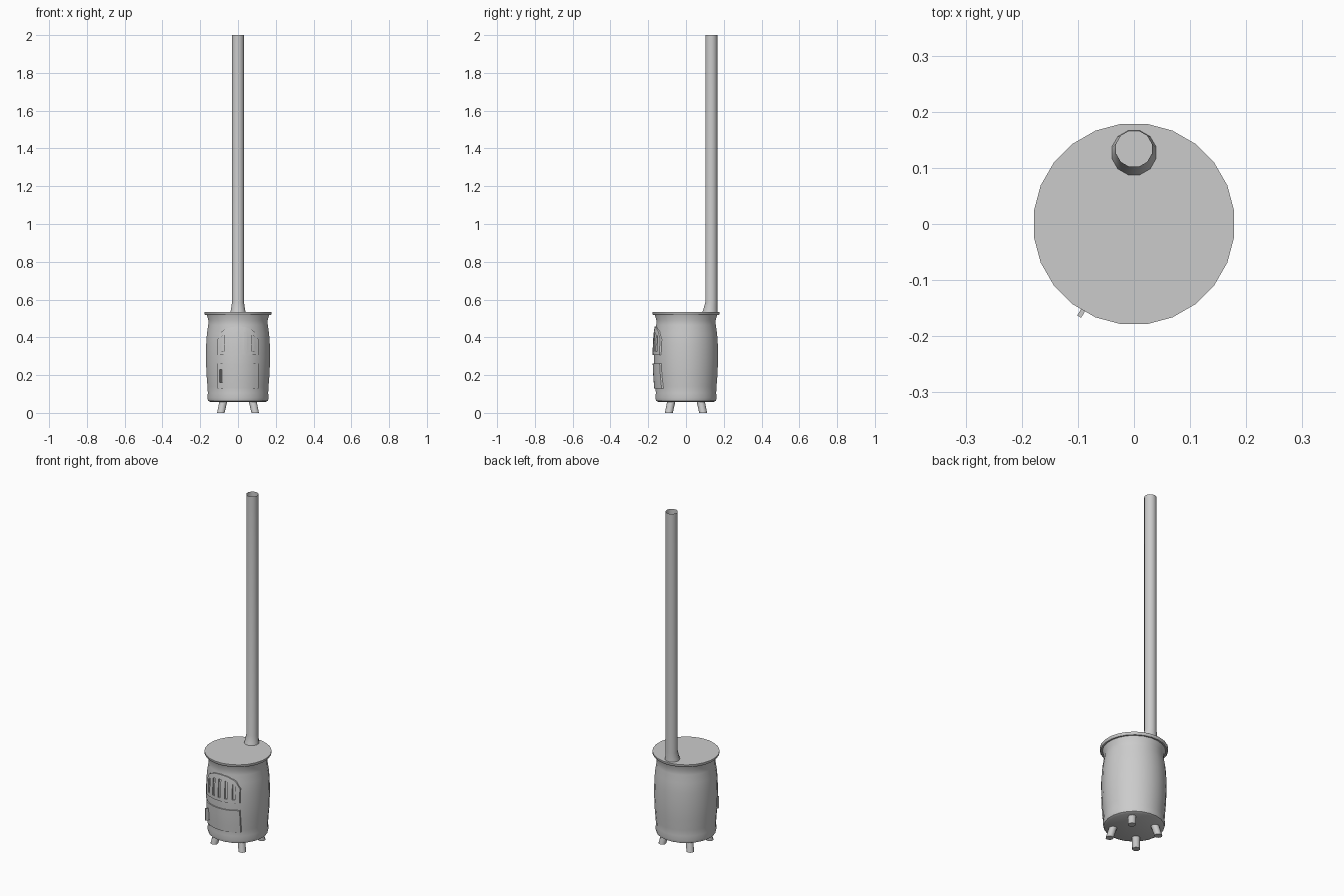
import bpy, bmesh, math
from mathutils import Vector

cube = bpy.data.objects.get("Cube")
if cube:
    bpy.data.objects.remove(cube)

iron = bpy.data.materials.new("grey_iron")
iron.use_nodes = True
GREY = (0.6, 0.6, 0.6, 1)
iron.diffuse_color = GREY
iron.node_tree.nodes["Principled BSDF"].inputs["Base Color"].default_value = GREY

SIDES = 24
BODY = [(0.148, 0.058), (0.16, 0.064), (0.164, 0.08), (0.161, 0.105),
        (0.163, 0.14), (0.168, 0.2), (0.171, 0.28), (0.17, 0.36),
        (0.166, 0.42), (0.159, 0.465), (0.158, 0.49), (0.167, 0.52)]


def finish(bm, name, angle=40):
    bmesh.ops.recalc_face_normals(bm, faces=bm.faces)
    mesh = bpy.data.meshes.new(name)
    bm.to_mesh(mesh)
    bm.free()
    obj = bpy.data.objects.new(name, mesh)
    bpy.context.collection.objects.link(obj)
    mesh.materials.append(iron)
    bpy.ops.object.select_all(action="DESELECT")
    obj.select_set(True)
    bpy.context.view_layer.objects.active = obj
    bpy.ops.object.shade_smooth_by_angle(angle=math.radians(angle))
    return obj


def loft(name, rings, sides, caps=True):
    """Skin a stack of horizontal rings given as (x, y, z, radius)."""
    bm = bmesh.new()
    loops = []
    for x, y, z, r in rings:
        turns = [(i + 0.5) * math.tau / sides for i in range(sides)]
        loops.append([bm.verts.new((x + r * math.cos(a), y + r * math.sin(a), z))
                      for a in turns])
    for low, high in zip(loops, loops[1:]):
        for i in range(sides):
            j = (i + 1) % sides
            bm.faces.new((low[i], low[j], high[j], high[i]))
    if caps:
        bm.faces.new(loops[0])
        bm.faces.new(loops[-1])
    return finish(bm, name)


def body_radius(z):
    for (r0, z0), (r1, z1) in zip(BODY, BODY[1:]):
        if z0 <= z <= z1:
            return r0 + (r1 - r0) * (z - z0) / (z1 - z0)
    return BODY[-1][0]


def on_body(x, z, proud):
    r = body_radius(z) + proud
    return Vector((x, -math.sqrt(r * r - x * x), z))


def door(name, columns, levels, is_slot):
    """Curved plate lying on the body, with open cells where is_slot is true."""
    bm = bmesh.new()
    grid = [[bm.verts.new(on_body(x, z, 0.006)) for z in levels(x)] for x in columns]
    for i in range(len(columns) - 1):
        for j in range(len(grid[0]) - 1):
            if not is_slot(i, j):
                bm.faces.new((grid[i][j], grid[i + 1][j],
                              grid[i + 1][j + 1], grid[i][j + 1]))
    # Give the plate depth straight back into the body
    rim = bmesh.ops.extrude_face_region(bm, geom=bm.faces[:])
    back = [v for v in rim["geom"] if isinstance(v, bmesh.types.BMVert)]
    bmesh.ops.translate(bm, verts=back, vec=(0, 0.014, 0))
    return finish(bm, name, 30)


# Barrel and lid
loft("stove_body", [(0, 0, z, r) for r, z in BODY], SIDES)
loft("lid", [(0, 0, 0.519, 0.175), (0, 0, 0.525, 0.18), (0, 0, 0.535, 0.18)], SIDES)

# Open chimney pipe with a flared foot
loft("chimney_pipe", [(0, 0.127, 0.534, 0.041), (0, 0.129, 0.55, 0.038),
                      (0, 0.134, 0.585, 0.033), (0, 0.134, 2.0, 0.033)], 12, caps=False)

# Splayed legs
for side, sx in (("right", -1), ("left", 1)):
    for end, sy in (("front", -1), ("back", 1)):
        loft(f"{end}_{side}_leg", [(sx * 0.091, sy * 0.091, 0, 0.021),
                                   (sx * 0.077, sy * 0.077, 0.065, 0.022)], 10)

# Arched upper door with five vent slots
HALF = 0.108
slots = [-0.08, -0.04, 0, 0.04, 0.08]
columns = [-HALF] + [s + d for s in slots for d in (-0.007, 0.007)] + [HALF]


def arch_levels(x):
    top = 0.39 + 0.068 * math.sqrt(max(0, 1 - (x / HALF) ** 2))
    low, high = 0.325, top - 0.026
    return [0.306, low] + [low + (high - low) * k / 3 for k in (1, 2, 3)] + [top]


door("upper_door", columns, arch_levels, lambda i, j: i % 2 == 1 and 1 <= j <= 3)

# Plain lower door
plain = [HALF * k / 5 for k in range(-5, 6)]
door("lower_door", plain, lambda x: [0.13, 0.175, 0.22, 0.262], lambda i, j: False)

# Upright latch on the lower door
bm = bmesh.new()
bmesh.ops.create_cube(bm, size=1)
bmesh.ops.scale(bm, vec=(0.008, 0.026, 0.07), verts=bm.verts)
latch = finish(bm, "door_latch")
latch.location = (-0.091, -0.154, 0.195)
latch.rotation_euler.z = -math.radians(31)
